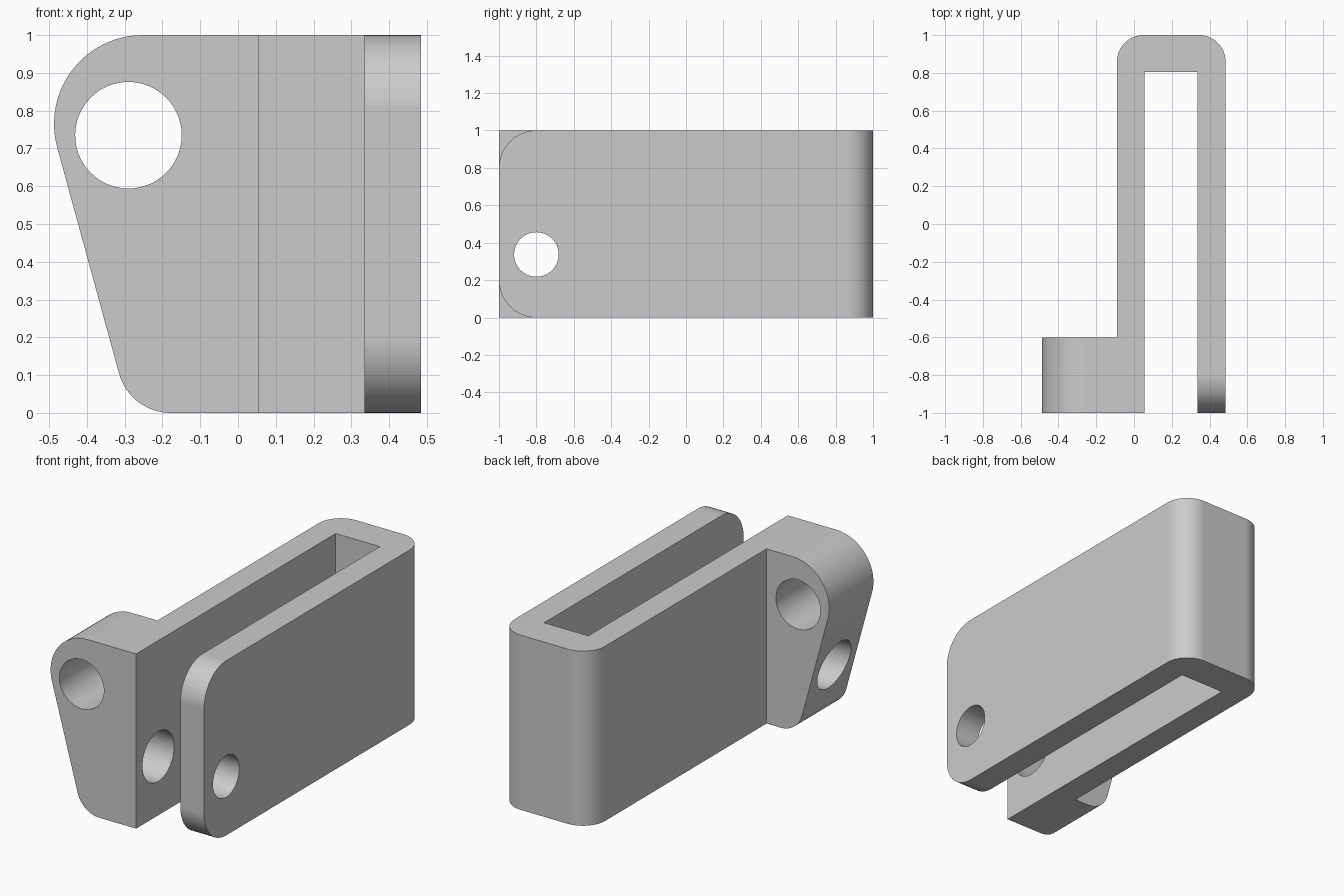
import bpy, bmesh, math
from mathutils import Matrix, Vector

cube = bpy.data.objects.get("Cube")
if cube:
    bpy.data.objects.remove(cube, do_unlink=True)

grey = bpy.data.materials.new("light grey")
grey.use_nodes = True
colour = (0.6, 0.6, 0.6, 1)
grey.diffuse_color = colour
grey.node_tree.nodes["Principled BSDF"].inputs["Base Color"].default_value = colour


def arc(cx, cy, r, start, end, steps=16):
    angles = [math.radians(start + (end - start) * i / steps) for i in range(steps + 1)]
    return [(cx + r * math.cos(a), cy + r * math.sin(a)) for a in angles]


def prism(name, points, place, depth):
    """Extrude a 2D outline; place maps (u, v, w) to 3D."""
    bm = bmesh.new()
    face = bm.faces.new([bm.verts.new(place(u, v, depth[0])) for u, v in points])
    shift = Vector(place(0, 0, depth[1])) - Vector(place(0, 0, depth[0]))
    new = bmesh.ops.extrude_face_region(bm, geom=[face])["geom"]
    bmesh.ops.translate(bm, vec=shift, verts=[v for v in new if isinstance(v, bmesh.types.BMVert)])
    bmesh.ops.recalc_face_normals(bm, faces=bm.faces)
    mesh = bpy.data.meshes.new(name)
    bm.to_mesh(mesh)
    bm.free()
    mesh.materials.append(grey)
    obj = bpy.data.objects.new(name, mesh)
    bpy.context.collection.objects.link(obj)
    return obj


def boolean(target, tool, operation):
    mod = target.modifiers.new(operation.lower(), "BOOLEAN")
    mod.operation, mod.object, mod.solver = operation, tool, "EXACT"
    bpy.context.view_layer.objects.active = target
    bpy.ops.object.modifier_apply(modifier=mod.name)
    bpy.data.objects.remove(tool, do_unlink=True)


# Plan of the U-shaped clip with the lug at the front of one arm
plan = ([(0.055, -1), (0.055, 0.805), (0.335, 0.805), (0.335, -1), (0.485, -1)]
        + arc(0.345, 0.86, 0.14, 0, 90) + arc(0.05, 0.86, 0.14, 90, 180)
        + [(-0.09, -0.6), (-0.6, -0.6), (-0.6, -1)])
clip = prism("clip_bracket", plan, lambda u, v, w: (u, v, w), (-0.1, 1.1))

# Tapered, rounded front silhouette
front = ([(0.7, 0), (0.7, 1)] + arc(-0.252, 0.765, 0.235, 90, 195, 24)
         + arc(-0.178, 0.142, 0.142, 195, 270))
boolean(clip, prism("silhouette", front, lambda u, v, w: (u, w, v), (-1.2, 1.2)), "INTERSECT")

# Rounded tip of the free arm
bm = bmesh.new()
bm.from_mesh(clip.data)
tip = [e for e in bm.edges if all(v.co.x > 0.3 and v.co.y < -0.99 for v in e.verts)
       and abs(e.verts[0].co.x - e.verts[1].co.x) > 0.1]
bmesh.ops.bevel(bm, geom=tip, offset=0.2, segments=16, profile=0.5, affect="EDGES")
bm.to_mesh(clip.data)
bm.free()

# Bores: one along the lug, a pin hole through both arms, wider in the lug
along_y = lambda u, v, w: (u, w, v)
along_x = lambda u, v, w: (w, u, v)
for u, v, r, place, depth in ((-0.29, 0.735, 0.141, along_y, (-1.2, -0.5)),
                              (-0.8, 0.337, 0.119, along_x, (0.2, 0.6)),
                              (-0.8, 0.337, 0.143, along_x, (-0.6, 0.15))):
    ring = arc(u, v, r, 0, 360, 64)[:-1]
    boolean(clip, prism("bore", ring, place, depth), "DIFFERENCE")

# Smooth curves, crisp edges
bpy.ops.object.select_all(action="DESELECT")
clip.select_set(True)
bpy.context.view_layer.objects.active = clip
bpy.ops.object.shade_smooth_by_angle(angle=math.radians(30))
weighted = clip.modifiers.new("flat faces", "WEIGHTED_NORMAL")
weighted.keep_sharp = True
